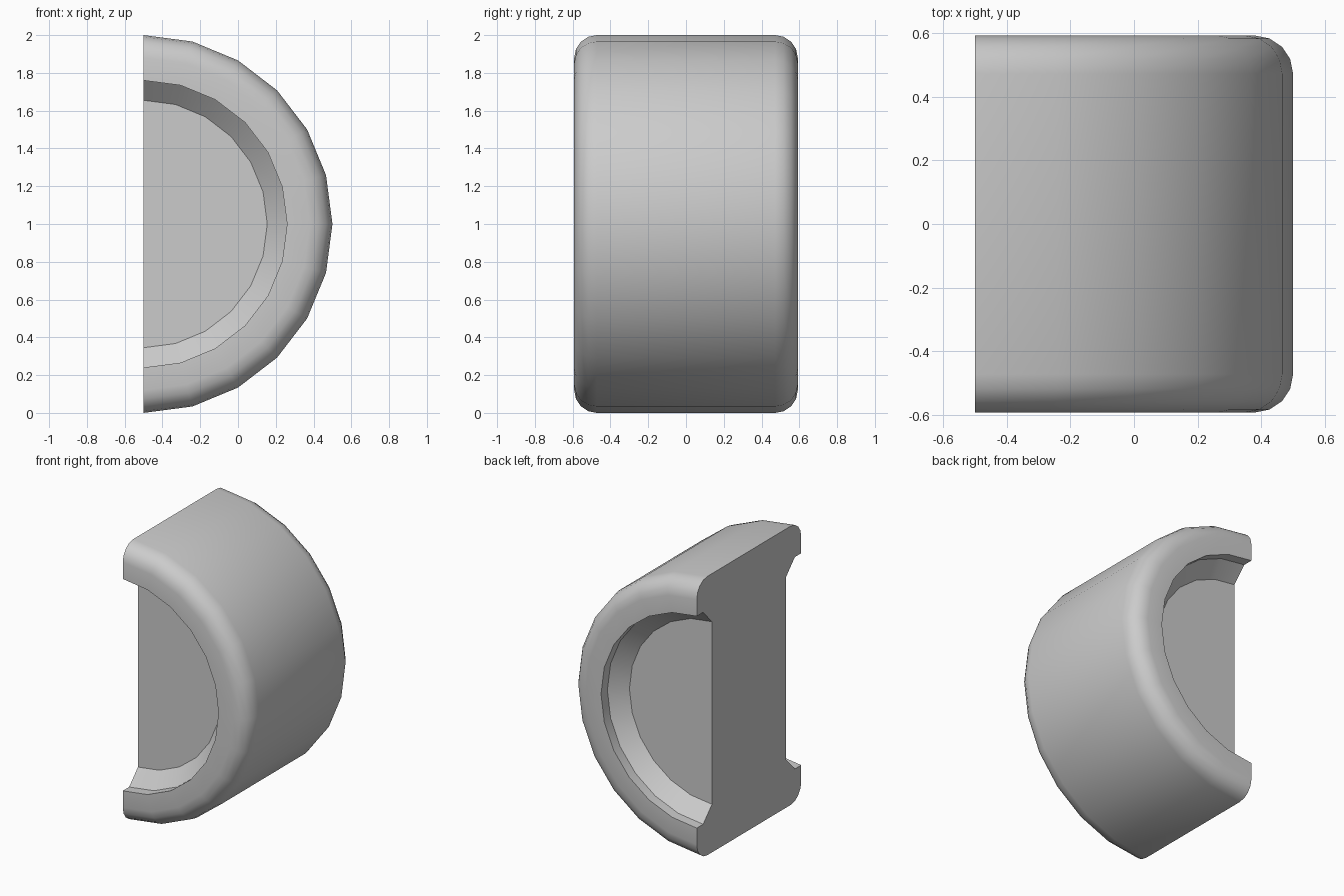
import bpy, bmesh, math
from mathutils import Vector, Matrix

if "Cube" in bpy.data.objects:
    bpy.data.objects.remove(bpy.data.objects["Cube"])

HALF_W, R, BEVEL = 0.592, 1.0, 0.12
LIP_R, HUB_R = 0.76, 0.655
LIP_Y, HUB_Y = 0.52, 0.42
AXIS = Vector((-0.5, 0, 1))

# Front half of the section as (radius, y): hub edge, chamfer, lip, rounded rim
front = [(HUB_R, -HUB_Y), (LIP_R, -LIP_Y), (LIP_R, -HALF_W)]
for i in range(5):
    a = math.radians(90 * i / 4)
    front.append((R - BEVEL + BEVEL * math.sin(a), -HALF_W + BEVEL - BEVEL * math.cos(a)))
back = [(r, -y) for r, y in reversed(front)]
section = [(0, -HUB_Y)] + front + back + [(0, HUB_Y)]

# Half wheel: section swept from straight up, round through +x, to straight down
bm = bmesh.new()
STEPS = 12
rings = []
for s in range(STEPS + 1):
    turn = Matrix.Rotation(math.pi * s / STEPS, 3, 'Y')
    rings.append([bm.verts.new(AXIS + turn @ Vector((0, y, r))) for r, y in section[1:-1]])
for a, b in zip(rings, rings[1:]):
    for i in range(len(a) - 1):
        bm.faces.new((a[i], a[i + 1], b[i + 1], b[i]))
# Recessed hub discs and the flat cut face
bm.faces.new([ring[0] for ring in rings])
bm.faces.new([ring[-1] for ring in rings])
bm.faces.new(rings[0] + rings[-1][::-1])
bmesh.ops.recalc_face_normals(bm, faces=bm.faces)

mesh = bpy.data.meshes.new("half_wheel")
bm.to_mesh(mesh)
bm.free()
wheel = bpy.data.objects.new("half_wheel", mesh)
bpy.context.collection.objects.link(wheel)

grey = bpy.data.materials.new("light_grey")
grey.diffuse_color = (0.6, 0.6, 0.6, 1)
grey.use_nodes = True
grey.node_tree.nodes["Principled BSDF"].inputs["Base Color"].default_value = grey.diffuse_color
mesh.materials.append(grey)

bpy.context.view_layer.objects.active = wheel
wheel.select_set(True)
bpy.ops.object.shade_smooth_by_angle(angle=math.radians(30))
